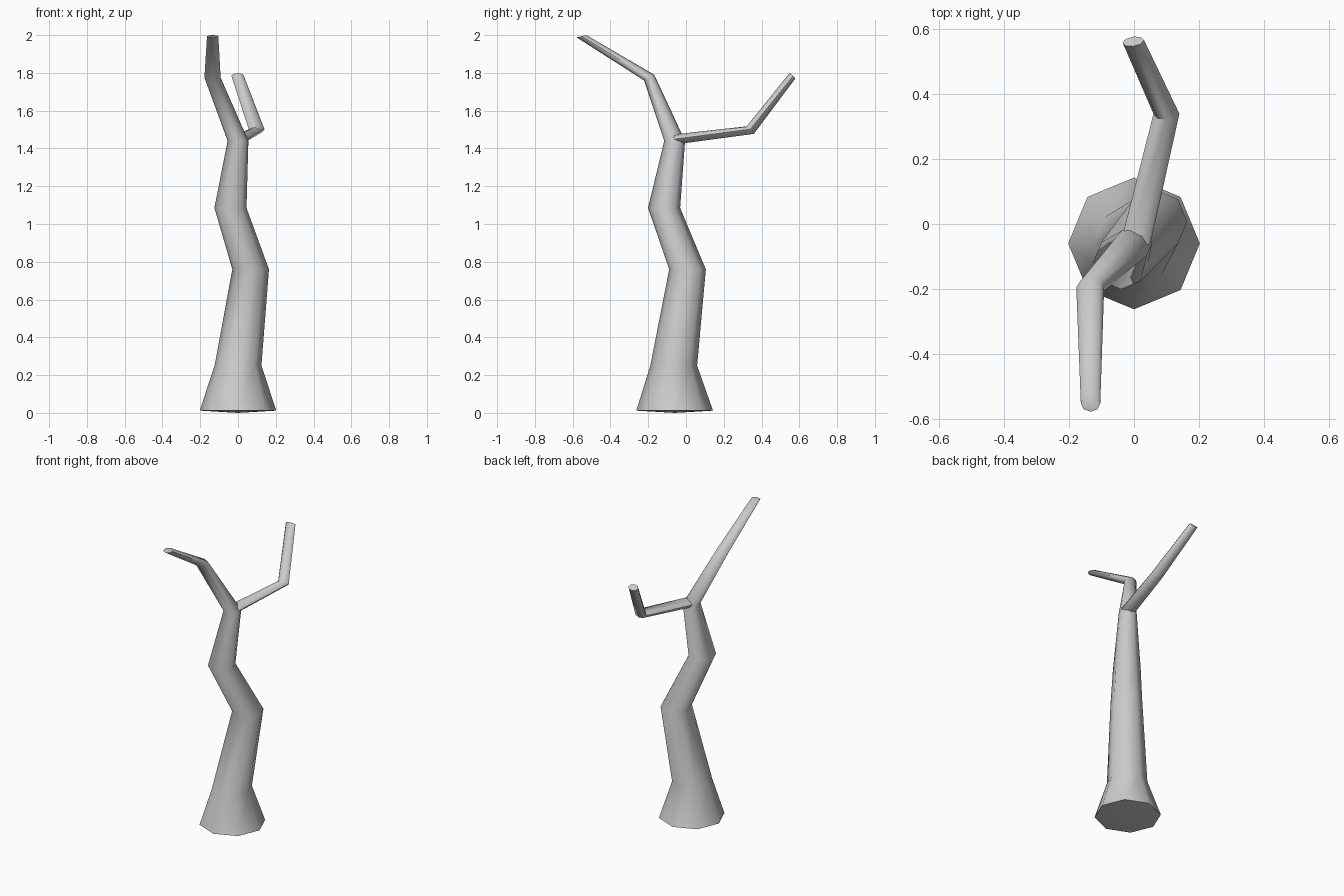
import bpy, bmesh, math
from mathutils import Vector

if "Cube" in bpy.data.objects:
    bpy.data.objects.remove(bpy.data.objects["Cube"])

SIDES = 8


def ring_points(center, u, v):
    """Elliptical ring spanned by half-axes u and v."""
    c, u, v = Vector(center), Vector(u), Vector(v)
    return [c + u * math.cos(2 * math.pi * i / SIDES)
            + v * math.sin(2 * math.pi * i / SIDES) for i in range(SIDES)]


def loft(name, rings, foot=None):
    """Skin a list of rings; foot is an optional tip under the first ring."""
    bm = bmesh.new()
    loops = [[bm.verts.new(p) for p in ring_points(*r)] for r in rings]
    for a, b in zip(loops, loops[1:]):
        for i in range(SIDES):
            j = (i + 1) % SIDES
            bm.faces.new((a[i], a[j], b[j], b[i]))
    if foot:
        tip = bm.verts.new(foot)
        for i in range(SIDES):
            bm.faces.new((tip, loops[0][(i + 1) % SIDES], loops[0][i]))
    else:
        bm.faces.new(loops[0][::-1])
    bm.faces.new(loops[-1])
    bmesh.ops.recalc_face_normals(bm, faces=bm.faces)
    mesh = bpy.data.meshes.new(name)
    bm.to_mesh(mesh)
    bm.free()
    obj = bpy.data.objects.new(name, mesh)
    bpy.context.collection.objects.link(obj)
    bpy.ops.object.select_all(action='DESELECT')
    obj.select_set(True)
    bpy.context.view_layer.objects.active = obj
    bpy.ops.object.shade_smooth_by_angle(angle=math.radians(50))
    return obj


def level(x, y, z, r):
    """Nearly level trunk ring."""
    return ((x, y, z), (r, 0, 0), (0, r, 0))


# Crooked trunk running on into the front branch
loft("trunk_and_front_branch", [
    level(0, -0.06, 0.012, 0.203),
    level(0, -0.065, 0.25, 0.124),
    level(0.067, 0.008, 0.76, 0.097),
    level(-0.04, -0.116, 1.085, 0.085),
    level(0, -0.06, 1.44, 0.055),
    ((-0.135, -0.195, 1.775), (0.043, 0, 0), (0, 0.027, 0.015)),
    ((-0.134, -0.553, 1.994), (0.030, 0, 0), (0, 0.026, 0.006)),
], foot=(0, -0.06, 0))

# Rear branch, bent upward at its elbow
loft("rear_branch", [
    ((0.005, -0.06, 1.448), (0.044, -0.01, 0), (0, 0.022, -0.024)),
    ((0.100, 0.340, 1.497), (0.040, 0, 0.005), (0, 0.019, -0.020)),
    ((-0.002, 0.563, 1.784), (0.033, 0.004, 0), (0, 0.015, -0.015)),
])
